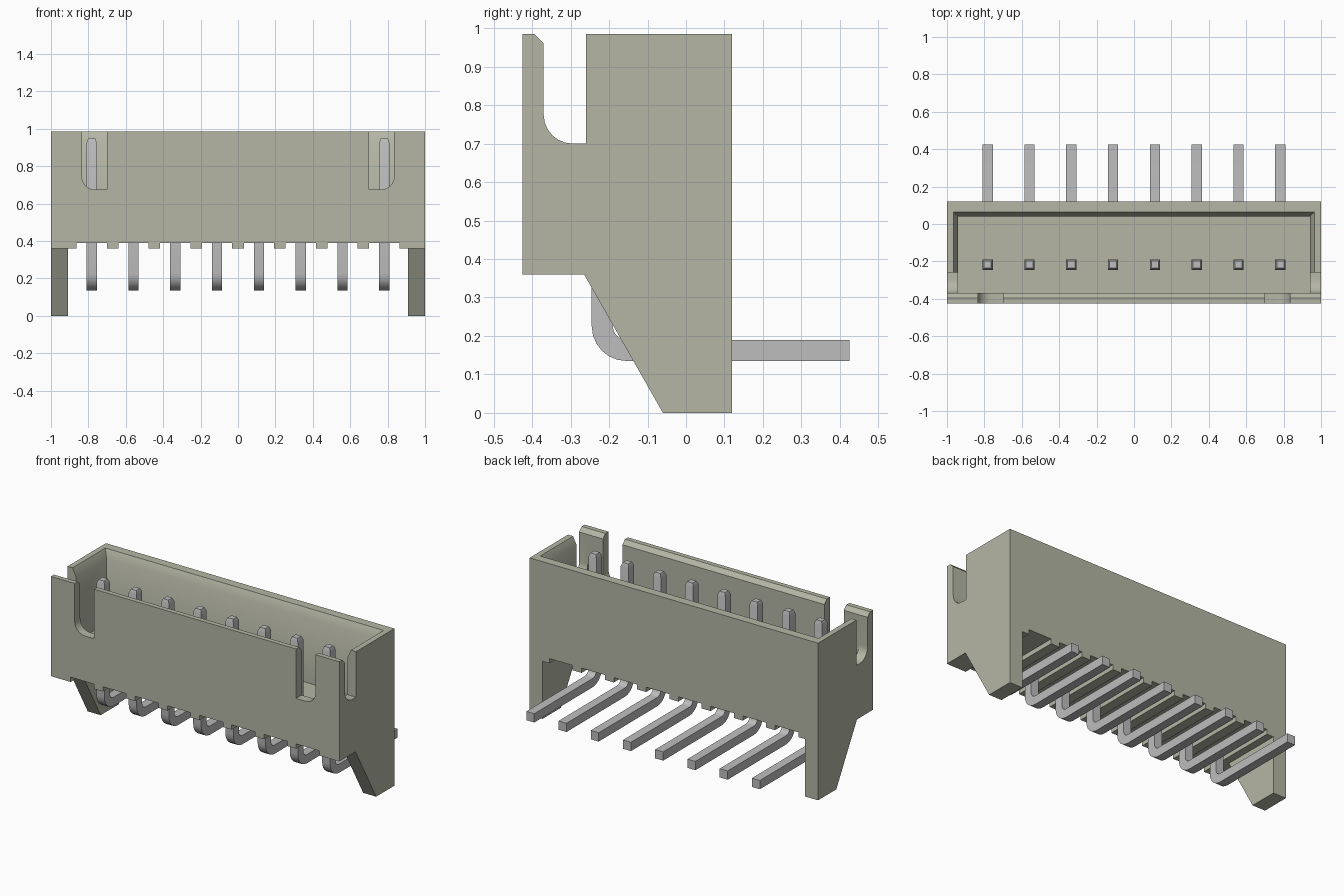
import bpy, bmesh, math
from mathutils import Vector

old = bpy.data.objects.get("Cube")
if old:
    bpy.data.objects.remove(old, do_unlink=True)


def material(name, color):
    m = bpy.data.materials.new(name)
    m.use_nodes = True
    m.diffuse_color = (*color, 1)
    m.node_tree.nodes["Principled BSDF"].inputs["Base Color"].default_value = (*color, 1)
    return m


plastic = material("beige plastic", (0.46, 0.47, 0.375))
metal = material("grey metal", (0.51, 0.51, 0.51))


def arc(cx, cy, r, start, end, steps=6):
    angles = [math.radians(start + (end - start) * i / steps) for i in range(steps + 1)]
    return [(cx + r * math.cos(a), cy + r * math.sin(a)) for a in angles]


def new_object(name, bm, mat):
    bmesh.ops.recalc_face_normals(bm, faces=bm.faces)
    mesh = bpy.data.meshes.new(name)
    bm.to_mesh(mesh)
    bm.free()
    mesh.materials.append(mat)
    ob = bpy.data.objects.new(name, mesh)
    bpy.context.collection.objects.link(ob)
    return ob


def extrude_profile(points, offset):
    """Closed profile of 3D points pushed along an offset."""
    bm = bmesh.new()
    face = bm.faces.new([bm.verts.new(p) for p in points])
    out = bmesh.ops.extrude_face_region(bm, geom=[face], use_keep_orig=True)
    moved = [v for v in out["geom"] if isinstance(v, bmesh.types.BMVert)]
    bmesh.ops.translate(bm, verts=moved, vec=offset)
    return bm


def side_prism(profile, x0, x1):
    return extrude_profile([(x0, y, z) for y, z in profile], Vector((x1 - x0, 0, 0)))


def box(x0, x1, y0, y1, z0, z1):
    return side_prism([(y0, z0), (y1, z0), (y1, z1), (y0, z1)], x0, x1)


def activate(ob):
    bpy.ops.object.select_all(action="DESELECT")
    ob.select_set(True)
    bpy.context.view_layer.objects.active = ob


def cut(target, bm):
    cutter = new_object("cutter", bm, plastic)
    cutter.hide_render = True
    mod = target.modifiers.new("cut", "BOOLEAN")
    mod.operation, mod.solver, mod.object = "DIFFERENCE", "EXACT", cutter
    activate(target)
    bpy.ops.object.modifier_apply(modifier=mod.name)
    bpy.data.objects.remove(cutter, do_unlink=True)


TOP, BASE, FRONT, BACK, WALL = 0.985, 0.36, -0.425, 0.12, -0.37
PITCH = 0.2235
pin_x = [(i - 3.5) * PITCH for i in range(8)]

# Housing: side outline with rounded side slot and slanted legs
outline = [(FRONT, BASE), (FRONT, TOP), (-0.395, TOP), (WALL, 0.96)]
outline += arc(-0.295, 0.775, 0.075, 180, 270)
outline += [(-0.26, 0.70), (-0.26, TOP), (BACK, TOP), (BACK, 0), (-0.06, 0), (-0.265, BASE)]
housing = new_object("housing", side_prism(outline, -1, 1), plastic)

# Open space between the two legs
cut(housing, box(-0.91, 0.91, -0.6, 0.3, -0.2, BASE))

# Cavity with a chamfered rim on the back and sides
bm = bmesh.new()
rings = []
for z, half, back in [(0.53, 0.94, 0.04), (0.935, 0.94, 0.04), (TOP, 0.965, 0.065), (1.1, 0.965, 0.065)]:
    rings.append([bm.verts.new(p) for p in
                  [(-half, WALL, z), (half, WALL, z), (half, back, z), (-half, back, z)]])
for a, b in zip(rings, rings[1:]):
    for i in range(4):
        j = (i + 1) % 4
        bm.faces.new([a[i], a[j], b[j], b[i]])
bm.faces.new(rings[0])
bm.faces.new(rings[-1])
cut(housing, bm)

# Front slots, rounded at their outer lower corner
for s in (-1, 1):
    slot = [(0.70, 1.1), (0.70, 0.675)] + arc(0.765, 0.745, 0.07, 270, 360) + [(0.835, 1.1)]
    cut(housing, extrude_profile([(s * x, -0.5, z) for x, z in slot], Vector((0, 0.16, 0))))

# Shallow grooves under the housing, one per pin
for x in pin_x:
    cut(housing, box(x - 0.081, x + 0.081, -0.6, 0.3, 0.3, 0.39))

activate(housing)
bpy.ops.object.shade_smooth_by_angle(angle=math.radians(30))

# Bent square pins with tapered tips
W = 0.055
path = [(-0.245, 0.925)] + arc(-0.155, 0.225, 0.09, 180, 270)
path += [(0.425, 0.135), (0.425, 0.135 + W)]
path += arc(-0.155, 0.225, 0.09 - W, 270, 180) + [(-0.245 + W, 0.925)]
bm = side_prism(path, -W / 2, W / 2)
tip = max(bm.faces, key=lambda f: f.calc_center_median().z)
bmesh.ops.inset_region(bm, faces=[tip], thickness=0.012)
bmesh.ops.translate(bm, verts=tip.verts, vec=(0, 0, 0.022))
first = new_object("pin_1", bm, metal)
activate(first)
bpy.ops.object.shade_smooth_by_angle(angle=math.radians(30))
for i, x in enumerate(pin_x):
    pin = first
    if i:
        pin = bpy.data.objects.new(f"pin_{i + 1}", first.data)
        bpy.context.collection.objects.link(pin)
    pin.location.x = x
